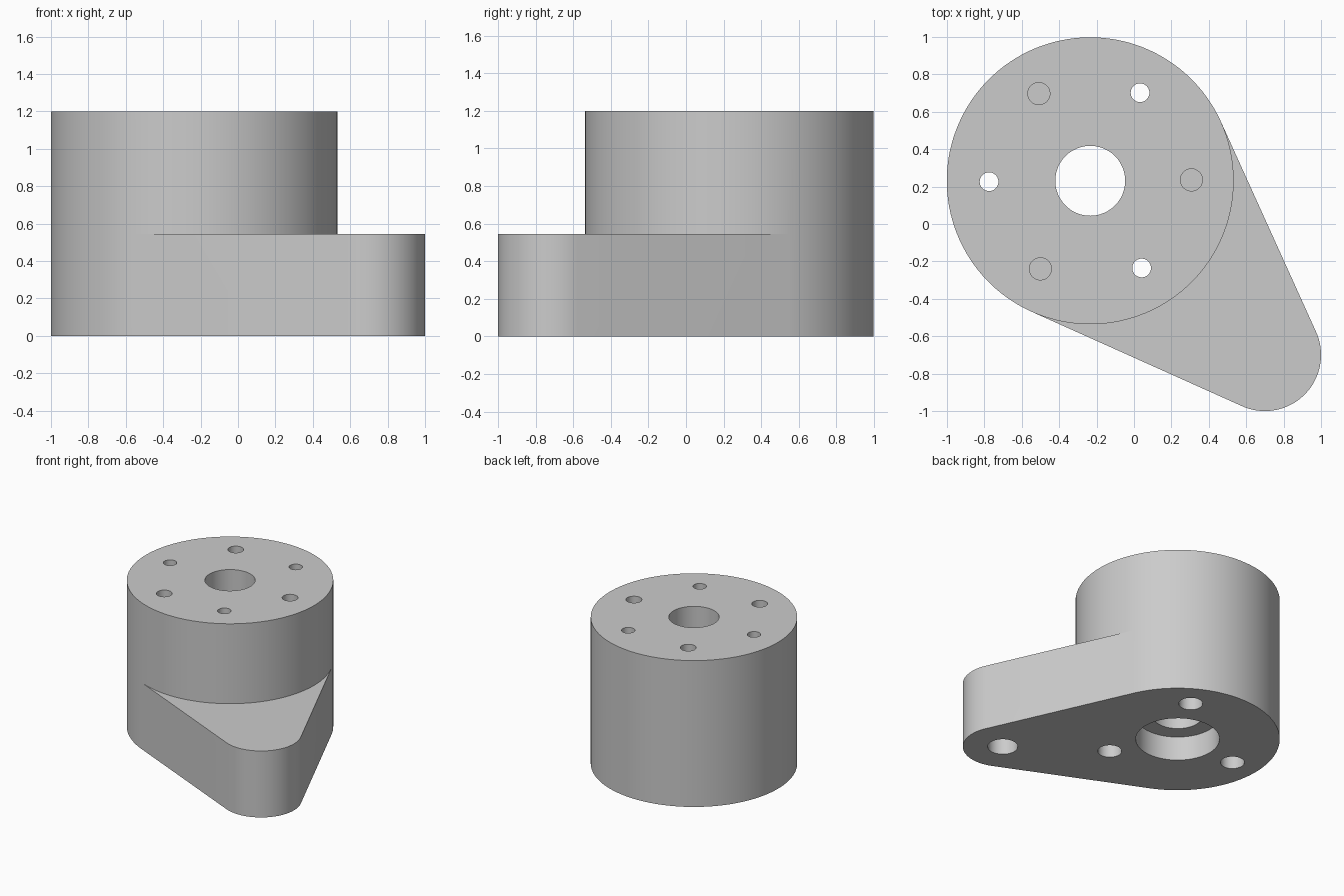
import bpy, bmesh, math

cube = bpy.data.objects.get("Cube")
if cube:
    bpy.data.objects.remove(cube, do_unlink=True)

DRUM, DRUM_R = (-0.234, 0.231), 0.767
TIP, TIP_R = (0.7, -0.7), 0.3
BASE_H, TOP = 0.545, 1.2

grey = bpy.data.materials.new("light grey")
grey.use_nodes = True
GREY = (0.6, 0.6, 0.6, 1)
grey.diffuse_color = GREY
grey.node_tree.nodes["Principled BSDF"].inputs["Base Color"].default_value = GREY


def arc(centre, r, start, sweep, n):
    """n + 1 points on an arc, both ends included."""
    return [(centre[0] + r * math.cos(start + sweep * i / n),
             centre[1] + r * math.sin(start + sweep * i / n)) for i in range(n + 1)]


def circle(centre, r, n=48):
    return arc(centre, r, 0, math.tau, n)[:-1]


def stack(bm, rings):
    """Closed solid through a list of (outline, height) rings."""
    loops = [[bm.verts.new((x, y, z)) for x, y in pts] for pts, z in rings]
    n = len(loops[0])
    for a, b in zip(loops, loops[1:]):
        for i in range(n):
            j = (i + 1) % n
            bm.faces.new((a[i], a[j], b[j], b[i]))
    bm.faces.new(loops[0][::-1])
    bm.faces.new(loops[-1])


def make(name, solids):
    bm = bmesh.new()
    for rings in solids:
        stack(bm, rings)
    mesh = bpy.data.meshes.new(name)
    bm.to_mesh(mesh)
    bm.free()
    mesh.materials.append(grey)
    ob = bpy.data.objects.new(name, mesh)
    bpy.context.collection.objects.link(ob)
    return ob


def combine(target, tool, operation):
    mod = target.modifiers.new(operation, 'BOOLEAN')
    mod.operation, mod.solver, mod.object = operation, 'EXACT', tool
    bpy.context.view_layer.objects.active = target
    bpy.ops.object.modifier_apply(modifier=mod.name)
    bpy.data.objects.remove(tool, do_unlink=True)


# Teardrop outline: two arcs joined by their common tangents
dx, dy = TIP[0] - DRUM[0], TIP[1] - DRUM[1]
axis = math.atan2(dy, dx)
half = math.acos((DRUM_R - TIP_R) / math.hypot(dx, dy))
back = arc(DRUM, DRUM_R, axis + half, math.tau - 2 * half, 80)
nose = arc(TIP, TIP_R, axis - half, 2 * half, 40)
front = arc(DRUM, DRUM_R, axis - half, 2 * half, 50)[1:-1]

# Arm plate with the round drum on top
body = make("bracket_body", [[(back + nose, 0), (back + nose, BASE_H)]])
drum = make("drum", [[(back + front, BASE_H), (back + front, TOP)]])
combine(body, drum, 'UNION')


def bore(centre, *steps):
    """Stepped hole: (radius, bottom, top) from low to high."""
    return [(circle(centre, r), z) for r, low, high in steps for z in (low, high)]


# Stepped centre bore and blind pivot hole in the tip
holes = [bore(DRUM, (0.315, -0.1, 0.2), (0.187, 0.2, TOP + 0.1)),
         bore(TIP, (0.113, -0.1, 0.35))]

# Ring of alternating blind holes and counterbored through holes
for k in range(6):
    a = math.radians(60 * k + 0.5)
    c = (DRUM[0] + 0.541 * math.cos(a), DRUM[1] + 0.541 * math.sin(a))
    if k % 2:
        holes.append(bore(c, (0.09, -0.1, 0.8), (0.05, 0.8, TOP + 0.1)))
    else:
        holes.append(bore(c, (0.059, 0.8, TOP + 0.1)))
combine(body, make("hole_cutter", holes), 'DIFFERENCE')

# Smooth walls, sharp rims
bpy.ops.object.select_all(action='DESELECT')
body.select_set(True)
bpy.context.view_layer.objects.active = body
bpy.ops.object.shade_smooth_by_angle(angle=math.radians(30))
